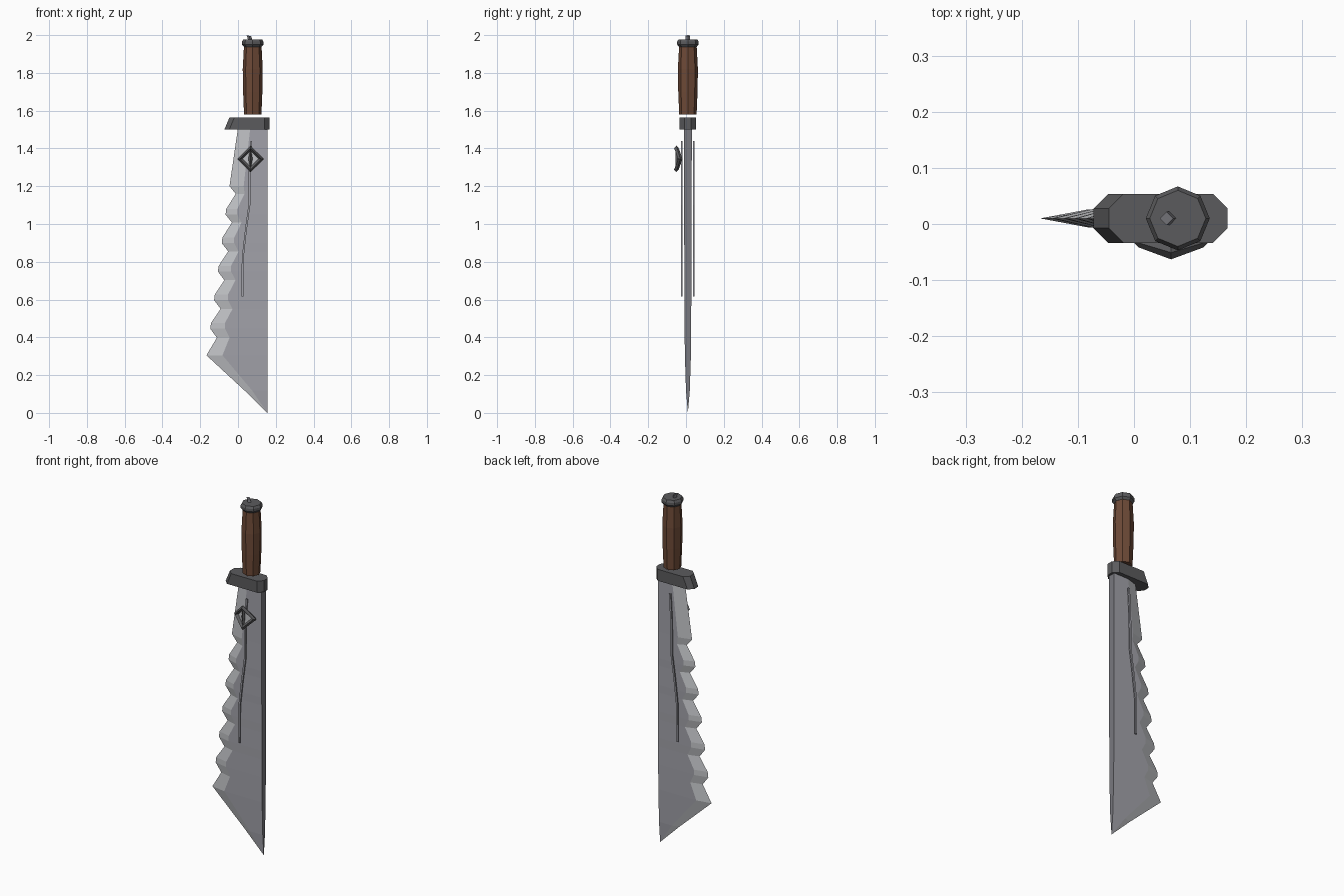
import bpy, bmesh, math

if "Cube" in bpy.data.objects:
    bpy.data.objects.remove(bpy.data.objects["Cube"])

CY = 0.01            # centre plane of the sword
HX = 0.078           # handle axis


def material(name, rgb):
    m = bpy.data.materials.new(name)
    m.diffuse_color = (*rgb, 1)
    m.use_nodes = True
    m.node_tree.nodes["Principled BSDF"].inputs["Base Color"].default_value = m.diffuse_color
    return m


STEEL = material("blade steel", (0.36, 0.36, 0.40))
EDGE = material("bright edge steel", (0.52, 0.53, 0.55))
SPINE = material("spine steel", (0.19, 0.19, 0.21))
DARK = material("dark iron", (0.105, 0.105, 0.11))
WOOD = material("brown wood", (0.155, 0.068, 0.038))


def finish(name, bm, mats):
    bmesh.ops.recalc_face_normals(bm, faces=bm.faces)
    me = bpy.data.meshes.new(name)
    bm.to_mesh(me)
    bm.free()
    for m in mats:
        me.materials.append(m)
    ob = bpy.data.objects.new(name, me)
    bpy.context.collection.objects.link(ob)
    return ob


def loft(name, rings, mat, cyclic=False):
    """Skin a list of equal-length rings, capped unless cyclic."""
    bm = bmesh.new()
    vs = [[bm.verts.new(p) for p in r] for r in rings]
    n = len(vs[0])
    pairs = list(zip(vs, vs[1:])) + ([(vs[-1], vs[0])] if cyclic else [])
    for a, b in pairs:
        for i in range(n):
            j = (i + 1) % n
            bm.faces.new((a[i], a[j], b[j], b[i]))
    if not cyclic:
        bm.faces.new(vs[0])
        bm.faces.new(vs[-1])
    return finish(name, bm, [mat])


def octagon(r, z):
    return [(HX + r * math.cos(k * math.pi / 4), CY + r * math.sin(k * math.pi / 4), z)
            for k in range(8)]


# Blade: rows of (edge x, bevel x, z, half thickness), teeth made in a loop
BACK = 0.155
rows = [(0.0, 0.065, 1.51, 0.021), (-0.045, 0.03, 1.20, 0.020)]
for k in range(6):
    s = k / 5
    rows.append((-0.012 - 0.10 * s, 0.035 - 0.08 * s, 1.16 - 0.762 * s, 0.020 - 0.003 * s))
    px, pz = -0.066 - 0.101 * s, 1.06 - 0.755 * s
    rows.append((px + 0.004, px + 0.062 + 0.02 * s, pz + 0.02, 0.020 - 0.003 * s))
    if k < 5:
        rows.append((px, px + 0.062 + 0.02 * s, pz - 0.01, 0.020 - 0.003 * s))
rows[-1] = (-0.167, -0.082, 0.305, 0.016)
rows.append((0.035, 0.075, 0.118, 0.010))

bm = bmesh.new()
grid = []
for ex, bx, z, t in rows:
    grid.append([bm.verts.new(p) for p in (
        (ex, CY, z), (bx, CY - t, z), (BACK, CY - t, z), (BACK, CY + t, z), (bx, CY + t, z))])
tip = bm.verts.new((BACK, CY, 0.0))
slots = (1, 0, 2, 0, 1)     # bevel, side, spine, side, bevel
for a, b in zip(grid, grid[1:]):
    for i in range(5):
        j = (i + 1) % 5
        bm.faces.new((a[i], a[j], b[j], b[i])).material_index = slots[i]
for i in range(5):
    bm.faces.new((grid[-1][i], grid[-1][(i + 1) % 5], tip)).material_index = slots[i]
bm.faces.new(grid[0])
finish("blade", bm, [STEEL, EDGE, SPINE])

# Thin wavy strips standing off both sides of the blade
path = [(0.070, 1.44), (0.062, 1.30), (0.060, 1.10), (0.042, 0.97), (0.025, 0.82), (0.024, 0.615)]
for name, s in (("front_strip", -1), ("back_strip", 1)):
    loft(name, [[(x - 0.005, CY + s * 0.028, z), (x + 0.005, CY + s * 0.028, z),
                 (x + 0.005, CY + s * 0.036, z), (x - 0.005, CY + s * 0.036, z)]
                for x, z in path], STEEL)


# Guard: chamfered bar with a slanted left end
def guard_ring(x0, x1, z, h=0.0435, c=0.026):
    return [(x0, CY - h + c, z), (x0 + c, CY - h, z), (x1 - c, CY - h, z), (x1, CY - h + c, z),
            (x1, CY + h - c, z), (x1 - c, CY + h, z), (x0 + c, CY + h, z), (x0, CY + h - c, z)]


loft("guard", [guard_ring(-0.072, 0.167, 1.50), guard_ring(-0.045, 0.167, 1.565)], DARK)

# Handle, pommel and the small tilted tang end
loft("handle", [octagon(r, z) for r, z in
                ((0.046, 1.58), (0.051, 1.70), (0.053, 1.82), (0.046, 1.95))], WOOD)
loft("pommel", [octagon(r, z) for r, z in
                ((0.047, 1.938), (0.057, 1.95), (0.057, 1.965), (0.050, 1.977))], DARK)
loft("tang_end", [[(x + 0.012, CY, z - 0.003), (x, CY + 0.012, z), (x - 0.012, CY, z + 0.003),
                   (x, CY - 0.012, z)] for x, z in ((0.066, 1.968), (0.058, 1.997))], SPINE)

# Emblem: bent diamond frame, bright insert and a slit in the middle
EX, EZ = 0.066, 1.345
corners = [(1, 0, -0.030), (0, 1, -0.051), (-1, 0, -0.030), (0, -1, -0.051)]
loft("emblem_frame",
     [[(EX + dx * r, y + dy, EZ + dz * r) for r, dy in
       ((0.070, 0), (0.057, -0.012), (0.043, 0), (0.057, 0.012))] for dx, dz, y in corners],
     DARK, cyclic=True)
loft("emblem_insert",
     [[(EX + dx * 0.05, y + off, EZ + dz * 0.05) for dx, dz, y in corners]
      for off in (0.0, 0.005)], EDGE)
loft("emblem_slit",
     [[(EX - w, -0.046, EZ + z), (EX, -0.056, EZ + z), (EX + w, -0.046, EZ + z), (EX, -0.036, EZ + z)]
      for w, z in ((0.004, -0.042), (0.011, 0.0), (0.004, 0.042))], DARK)
